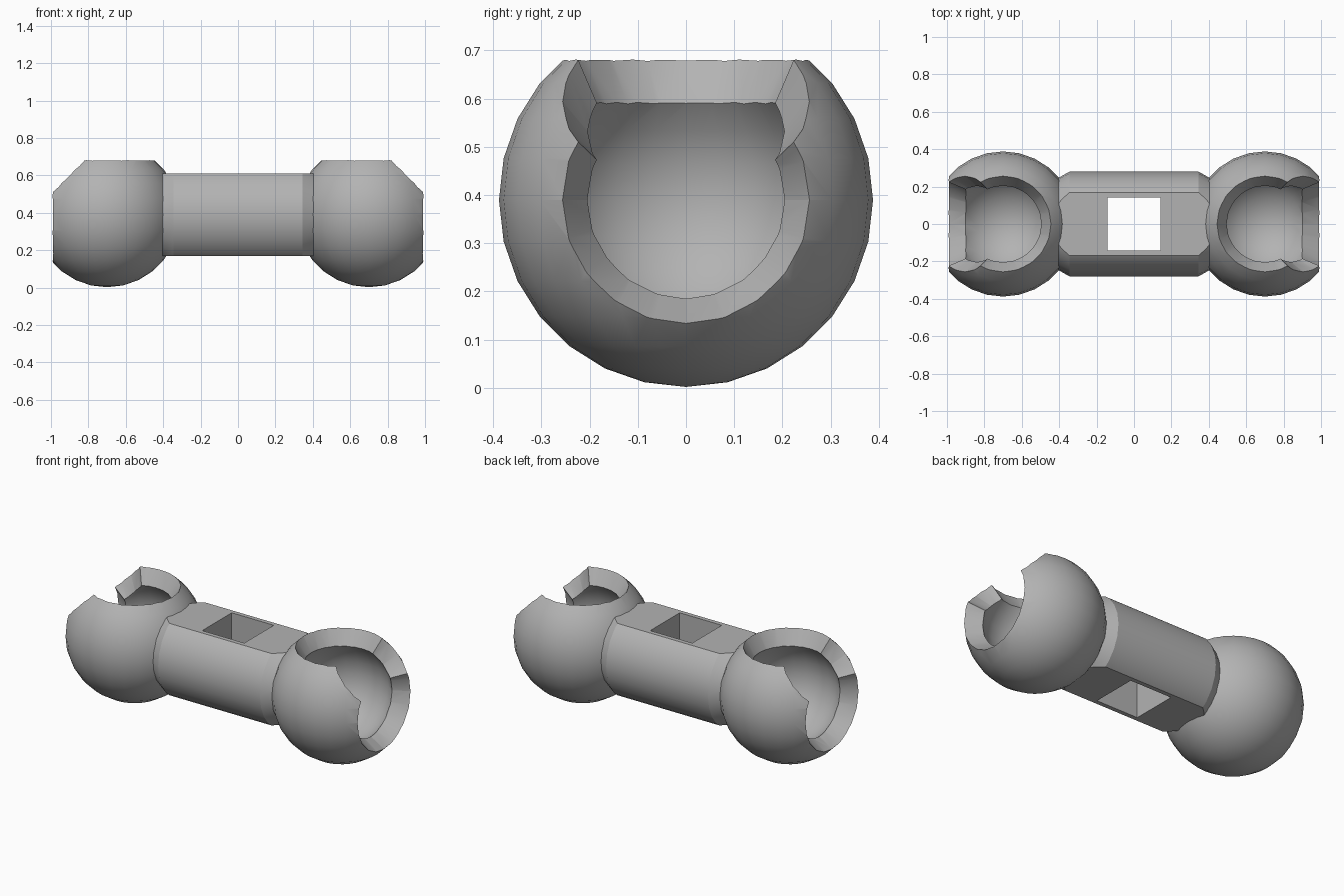
import bpy, bmesh, math
from mathutils import Matrix, Vector

cube = bpy.data.objects.get("Cube")
if cube:
    bpy.data.objects.remove(cube, do_unlink=True)

MID_Z = 0.39        # height of the long axis
BALL_X = 0.70       # ball centre distance from the middle

grey = bpy.data.materials.new("plain grey")
grey.use_nodes = True
colour = (0.45, 0.45, 0.45, 1)
grey.diffuse_color = colour
grey.node_tree.nodes["Principled BSDF"].inputs["Base Color"].default_value = colour


def finish(bm, name):
    bmesh.ops.recalc_face_normals(bm, faces=bm.faces)
    mesh = bpy.data.meshes.new(name)
    bm.to_mesh(mesh)
    bm.free()
    mesh.materials.append(grey)
    obj = bpy.data.objects.new(name, mesh)
    bpy.context.collection.objects.link(obj)
    return obj


def sphere(name, centre, radius, sides):
    bm = bmesh.new()
    bmesh.ops.create_uvsphere(bm, u_segments=sides, v_segments=sides // 2, radius=radius,
                              matrix=Matrix.Translation(centre))
    return finish(bm, name)


def frustum(name, centre, angle, start, end, r1, r2, sides):
    """Tapered cylinder running along an axis tilted from +z towards +x."""
    bm = bmesh.new()
    bmesh.ops.create_cone(bm, cap_ends=True, segments=sides, radius1=r1, radius2=r2, depth=end - start)
    bmesh.ops.transform(bm, verts=bm.verts, matrix=Matrix.Translation(centre)
                        @ Matrix.Rotation(angle, 4, "Y")
                        @ Matrix.Translation((0, 0, (start + end) / 2)))
    return finish(bm, name)


def block(name, centre, size):
    bm = bmesh.new()
    bmesh.ops.create_cube(bm, matrix=Matrix.Translation(centre) @ Matrix.Diagonal((*size, 1)))
    return finish(bm, name)


def boolean(obj, tool, operation="DIFFERENCE"):
    mod = obj.modifiers.new("cut", "BOOLEAN")
    mod.operation, mod.solver, mod.object = operation, "EXACT", tool
    tool.hide_render = True
    bpy.context.view_layer.objects.active = obj
    bpy.ops.object.modifier_apply(modifier=mod.name)
    bpy.data.objects.remove(tool, do_unlink=True)


def smooth(obj, degrees):
    bpy.ops.object.select_all(action="DESELECT")
    obj.select_set(True)
    bpy.context.view_layer.objects.active = obj
    bpy.ops.object.shade_smooth_by_angle(angle=math.radians(degrees))


# Hollow balls with flared openings at the top, the outer end and between them
for name, side in (("right_socket", -1), ("left_socket", 1)):
    centre = Vector((side * BALL_X, 0, MID_Z))
    ball = sphere(name, centre, 0.388, 28)
    boolean(ball, sphere("cavity_cutter", centre, 0.287, 24))
    for tilt in (0, 45, 90):
        boolean(ball, frustum("opening_cutter", centre, side * math.radians(tilt),
                              0.18, 0.42, 0.193, 0.332, 20))
    smooth(ball, 30)

# Round bar with tapered ends, flattened above and below
axis = Vector((0, 0, MID_Z))
bar = frustum("bar", axis, math.pi / 2, -0.345, 0.345, 0.28, 0.28, 24)
for side in (-1, 1):
    end = frustum("bar_end", axis, side * math.pi / 2, 0.345, 0.41, 0.28, 0.243, 24)
    boolean(bar, end, "UNION")
boolean(bar, block("flat_cutter", axis, (2, 1, 0.44)), "INTERSECT")

# Square hole through the bar
boolean(bar, block("hole_cutter", axis, (0.285, 0.285, 1)))
smooth(bar, 25)
